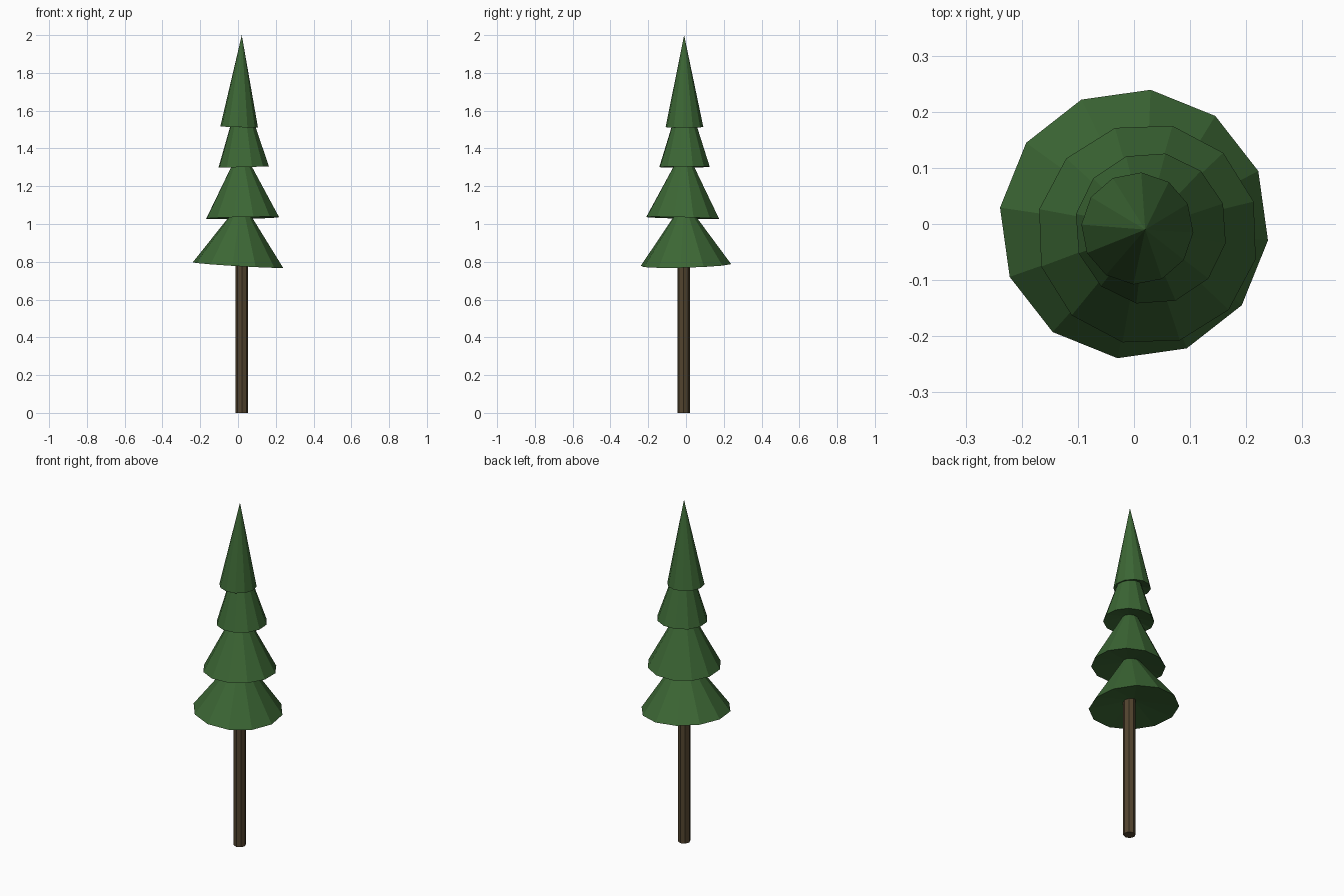
import bpy, bmesh
from math import cos, sin, radians, tau
from mathutils import Vector

if "Cube" in bpy.data.objects:
    bpy.data.objects.remove(bpy.data.objects["Cube"])


def material(name, rgb):
    m = bpy.data.materials.new(name)
    m.diffuse_color = (*rgb, 1)
    m.use_nodes = True
    m.node_tree.nodes["Principled BSDF"].inputs["Base Color"].default_value = m.diffuse_color
    return m


def add_object(name, bm, mat):
    bmesh.ops.recalc_face_normals(bm, faces=bm.faces)
    mesh = bpy.data.meshes.new(name)
    bm.to_mesh(mesh)
    bm.free()
    mesh.materials.append(mat)
    obj = bpy.data.objects.new(name, mesh)
    bpy.context.collection.objects.link(obj)
    return obj


def foliage_tier(name, base, apex, radius, turn, hollow, mat, sides=12):
    """Leaning cone from base to apex with a shallow hollowed underside."""
    base, apex = Vector(base), Vector(apex)
    axis = apex - base
    tilt = Vector((0, 0, 1)).rotation_difference(axis)
    bm = bmesh.new()
    rim = []
    for i in range(sides):
        a = radians(turn) + tau * i / sides
        rim.append(bm.verts.new(base + tilt @ Vector((radius * cos(a), radius * sin(a), 0))))
    tip = bm.verts.new(apex)
    under = bm.verts.new(base + axis.normalized() * hollow)
    for i in range(sides):
        a, b = rim[i], rim[(i + 1) % sides]
        bm.faces.new((a, b, tip))
        bm.faces.new((b, a, under))
    return add_object(name, bm, mat)


green = material("needles", (0.045, 0.135, 0.035))
brown = material("bark", (0.085, 0.058, 0.028))

# Trunk, running up into the lowest tier
bm = bmesh.new()
bmesh.ops.create_cone(bm, cap_ends=True, segments=8, radius1=0.033, radius2=0.033, depth=0.9)
bmesh.ops.translate(bm, verts=bm.verts, vec=(0.021, -0.013, 0.45))
add_object("trunk", bm, brown)

# Foliage tiers: base centre, apex, radius, turn in degrees, hollow depth
tiers = [
    ("bottom_foliage", (0, 0, 0.783), (0.02, -0.009, 1.123), 0.241, 23, 0.045),
    ("lower_foliage", (0.024, -0.018, 1.032), (0.016, -0.008, 1.41), 0.198, 17, 0.03),
    ("upper_foliage", (0.03, -0.008, 1.302), (0.02, -0.01, 1.73), 0.136, 19, 0.03),
    ("top_foliage", (0.006, -0.008, 1.513), (0.02, -0.01, 2.0), 0.1, 26, 0.03),
]
for name, base, apex, radius, turn, hollow in tiers:
    foliage_tier(name, base, apex, radius, turn, hollow, green)
